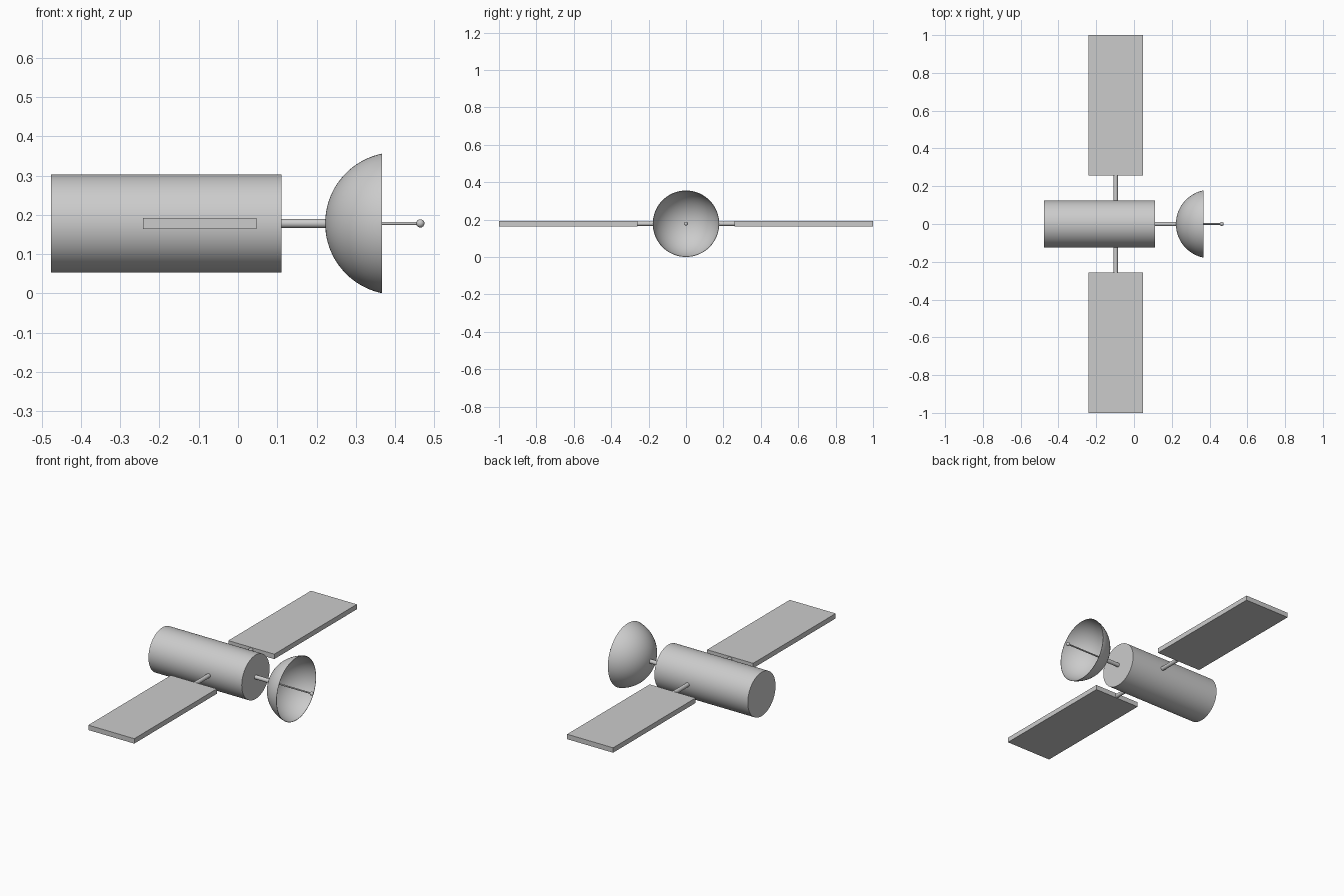
import bpy, bmesh, math
from mathutils import Matrix, Vector

if "Cube" in bpy.data.objects:
    bpy.data.objects.remove(bpy.data.objects["Cube"])

ZC = 0.178        # height of the main axis
PANEL_X = -0.097  # solar panel position along the body

grey = bpy.data.materials.new("plain_grey")
grey.diffuse_color = (0.6, 0.6, 0.6, 1)
grey.use_nodes = True
grey.node_tree.nodes["Principled BSDF"].inputs["Base Color"].default_value = grey.diffuse_color


def finish(name, bm, smooth=True):
    bmesh.ops.recalc_face_normals(bm, faces=bm.faces)
    me = bpy.data.meshes.new(name)
    bm.to_mesh(me)
    bm.free()
    me.materials.append(grey)
    ob = bpy.data.objects.new(name, me)
    bpy.context.collection.objects.link(ob)
    if smooth:
        bpy.ops.object.select_all(action='DESELECT')
        ob.select_set(True)
        bpy.context.view_layer.objects.active = ob
        bpy.ops.object.shade_smooth_by_angle(angle=math.radians(35))
    return ob


def rod(name, a, b, radius, segments=32):
    """Capped cylinder from point a to point b."""
    a, b = Vector(a), Vector(b)
    d = b - a
    m = Matrix.Translation((a + b) / 2) @ d.to_track_quat('Z', 'Y').to_matrix().to_4x4()
    bm = bmesh.new()
    bmesh.ops.create_cone(bm, cap_ends=True, segments=segments, radius1=radius,
                          radius2=radius, depth=d.length, matrix=m)
    return finish(name, bm)


# Main body and dish mast
rod("body", (-0.476, 0, ZC), (0.111, 0, ZC), 0.125, 64)
rod("dish_mast", (0.105, 0, ZC), (0.225, 0, ZC), 0.0115)

# Solar panels and their arms, one per side
for side, s in (("left", -1), ("right", 1)):
    rod(side + "_panel_arm", (PANEL_X, s * 0.115, ZC), (PANEL_X, s * 0.262, ZC), 0.0115)
    bm = bmesh.new()
    bmesh.ops.create_cube(bm, size=1, matrix=Matrix.Translation((PANEL_X, s * 0.629, ZC))
                          @ Matrix.Diagonal((0.289, 0.742, 0.028, 1)))
    finish(side + "_solar_panel", bm, smooth=False)

# Dish: thin spherical cap opening towards +x
R, DEPTH, THICK, STEPS = 0.1815, 0.145, 0.002, 24
APEX = 0.222
rim = math.acos((R - DEPTH) / R)
outer = [(APEX + R - R * math.cos(rim * i / STEPS), R * math.sin(rim * i / STEPS))
         for i in range(STEPS + 1)]
r2 = R - THICK
inner_rim = math.acos((R - DEPTH) / r2)
inner = [(APEX + R - r2 * math.cos(inner_rim * i / STEPS), r2 * math.sin(inner_rim * i / STEPS))
         for i in range(STEPS, -1, -1)]
bm = bmesh.new()
verts = [bm.verts.new((x, 0, ZC + r)) for x, r in outer + inner]
edges = [bm.edges.new(p) for p in zip(verts, verts[1:])]
bmesh.ops.spin(bm, geom=verts + edges, cent=(0, 0, ZC), axis=(1, 0, 0),
               angle=math.tau, steps=64, use_merge=True)
bmesh.ops.remove_doubles(bm, verts=bm.verts, dist=1e-5)
finish("dish", bm)

# Feed antenna with ball tip
rod("feed_antenna", (0.222, 0, ZC), (0.464, 0, ZC), 0.0042, 24)
bm = bmesh.new()
bmesh.ops.create_uvsphere(bm, u_segments=24, v_segments=16, radius=0.0105,
                          matrix=Matrix.Translation((0.4645, 0, ZC)))
finish("antenna_tip", bm)
